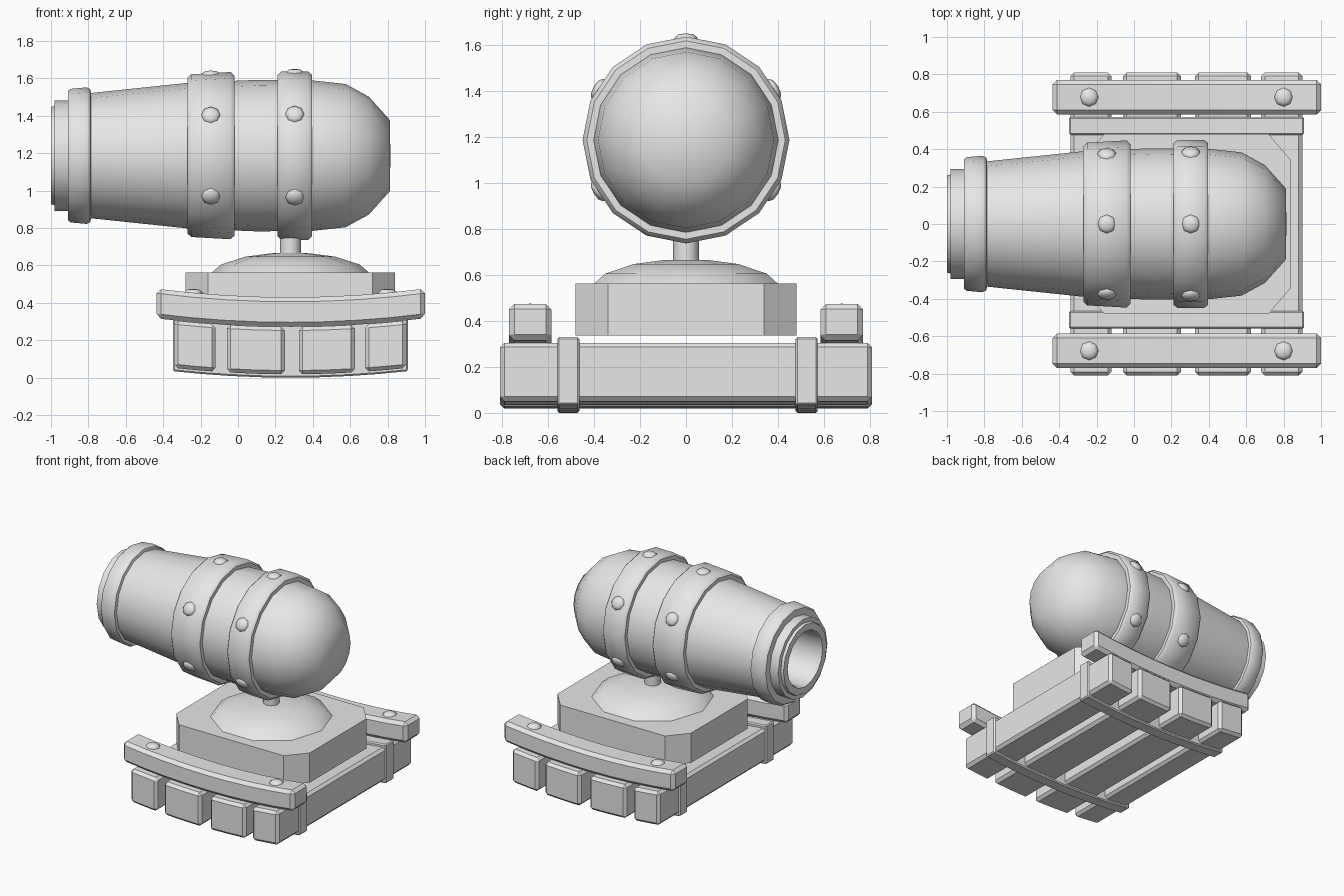
import bpy, bmesh
from math import pi, radians, cos, sin
from mathutils import Matrix, Vector

cube = bpy.data.objects.get("Cube")
if cube:
    bpy.data.objects.remove(cube, do_unlink=True)

grey = bpy.data.materials.new("plain_grey")
grey.use_nodes = True
grey.diffuse_color = (0.8, 0.8, 0.8, 1)
grey.node_tree.nodes["Principled BSDF"].inputs["Base Color"].default_value = (0.8, 0.8, 0.8, 1)

BASE_X = 0.28      # centre of the stand
AXIS_Z = 1.187     # height of the barrel axis


def finish(name, bm, smooth=None, bevel=0):
    bmesh.ops.recalc_face_normals(bm, faces=bm.faces)
    mesh = bpy.data.meshes.new(name)
    bm.to_mesh(mesh)
    bm.free()
    mesh.materials.append(grey)
    obj = bpy.data.objects.new(name, mesh)
    bpy.context.collection.objects.link(obj)
    if bevel:
        mod = obj.modifiers.new("bevel", "BEVEL")
        mod.width, mod.segments = bevel, 1
    if smooth:
        bpy.ops.object.select_all(action="DESELECT")
        obj.select_set(True)
        bpy.context.view_layer.objects.active = obj
        bpy.ops.object.shade_smooth_by_angle(angle=radians(smooth))
    return obj


def lathe(name, profile, matrix, sides=16, closed=False, smooth=45):
    """Spin (radius, height) points around local z, then place with matrix."""
    bm = bmesh.new()
    verts = [bm.verts.new((r, 0, h)) for r, h in profile]
    pairs = list(zip(verts, verts[1:]))
    if closed:
        pairs.append((verts[-1], verts[0]))
    edges = [bm.edges.new(p) for p in pairs]
    bmesh.ops.spin(bm, geom=verts + edges, cent=(0, 0, 0), axis=(0, 0, 1),
                   angle=2 * pi, steps=sides)
    bmesh.ops.remove_doubles(bm, verts=bm.verts, dist=0.0005)
    bmesh.ops.transform(bm, matrix=matrix, verts=bm.verts)
    return finish(name, bm, smooth)


def sagging_bar(name, x0, x1, y0, y1, z0, z1, cells, bevel):
    """Box whose height follows the shallow upward curve of the stand."""
    bm = bmesh.new()
    rows = []
    for i in range(cells + 1):
        x = x0 + (x1 - x0) * i / cells
        lift = 0.045 * ((x - BASE_X) / 0.715) ** 2
        rows.append([bm.verts.new((x, y, z + lift))
                     for y, z in ((y0, z0), (y1, z0), (y1, z1), (y0, z1))])
    for a, b in zip(rows, rows[1:]):
        for j in range(4):
            k = (j + 1) % 4
            bm.faces.new((a[j], a[k], b[k], b[j]))
    bm.faces.new(rows[0])
    bm.faces.new(rows[-1])
    return finish(name, bm, bevel=bevel)


def stud(name, position, direction):
    turn = Vector(direction).to_track_quat("Z", "Y").to_matrix().to_4x4()
    lathe(name, [(0.05, -0.03), (0.05, 0), (0.032, 0.014), (0, 0.018)],
          Matrix.Translation(position) @ turn, sides=8, smooth=50)


# Barrel with bore, muzzle steps, lip and rounded back end
along_x = Matrix.Translation((0, 0, AXIS_Z)) @ Matrix.Rotation(pi / 2, 4, "Y")
lathe("barrel", [
    (0, -0.45), (0.2, -0.45), (0.2, -0.98), (0.21, -1.0), (0.26, -1.0),
    (0.265, -0.98), (0.295, -0.98), (0.295, -0.91), (0.345, -0.91),
    (0.357, -0.895), (0.365, -0.81), (0.355, -0.79), (0.335, -0.785),
    (0.39, -0.26), (0.405, 0.1), (0.402, 0.4), (0.383, 0.575),
    (0.315, 0.7), (0.19, 0.812), (0, 0.815)], along_x)

# Two raised bands, each with five studs
for label, x0, x1, r0, r1 in (("front", -0.27, -0.02, 0.435, 0.447),
                              ("rear", 0.212, 0.395, 0.45, 0.45)):
    lathe(label + "_band", [
        (0.35, x0), (r0 - 0.018, x0), (r0, x0 + 0.02),
        (r1, x1 - 0.02), (r1 - 0.018, x1), (0.35, x1)], along_x, closed=True)
    mid, reach = (x0 + x1) / 2, (r0 + r1) / 2 - 0.004
    for n in range(5):
        angle = radians(-30 + 60 * n)
        out = Vector((0, cos(angle), sin(angle)))
        stud(f"{label}_band_stud_{n + 1}",
             Vector((mid, 0, AXIS_Z)) + out * reach, out)

# Pivot post and low dome
at_base = Matrix.Translation((BASE_X, 0, 0))
lathe("post", [(0, 0.62), (0.056, 0.62), (0.056, 0.82), (0, 0.82)], at_base, sides=12)
lathe("dome", [(0, 0.55), (0.42, 0.55), (0.42, 0.562), (0.37, 0.605),
               (0.24, 0.647), (0.1, 0.665), (0, 0.667)], at_base, sides=10)

# Block with cut corners
bm = bmesh.new()
hx, hy, cx, cy = 0.56, 0.48, 0.12, 0.14
outline = []
for sx, sy in ((1, 1), (-1, 1), (-1, -1), (1, -1)):
    corner = [(hx, hy - cy), (hx - cx, hy)]
    if sx * sy < 0:
        corner.reverse()
    outline += [(BASE_X + sx * x, sy * y, 0.337) for x, y in corner]
floor = bm.faces.new([bm.verts.new(p) for p in outline])
top = bmesh.ops.extrude_face_region(bm, geom=[floor], use_keep_orig=True)
bmesh.ops.translate(bm, vec=(0, 0, 0.225),
                    verts=[v for v in top["geom"] if isinstance(v, bmesh.types.BMVert)])
finish("block", bm)

# Four planks running front to back
for n, (x0, x1) in enumerate(((-0.34, -0.12), (-0.06, 0.25),
                              (0.325, 0.625), (0.68, 0.9))):
    sagging_bar(f"plank_{n + 1}", x0, x1, -0.81, 0.81, 0.018, 0.272, 2, 0.02)

# Cross straps, rails and rail studs on both sides
for label, side, strap_y in (("front", -1, -0.512), ("back", 1, 0.525)):
    sagging_bar(label + "_strap", -0.348, 0.908, strap_y - 0.048, strap_y + 0.048,
                0, 0.295, 8, 0.008)
    y = side * 0.678
    sagging_bar(label + "_rail", -0.435, 1.0, y - 0.093, y + 0.093,
                0.272, 0.43, 8, 0.024)
    for end, x in (("right", -0.24), ("left", 0.8)):
        stud(f"{label}_rail_stud_{end}", (x, y, 0.457), (0, 0, 1))
